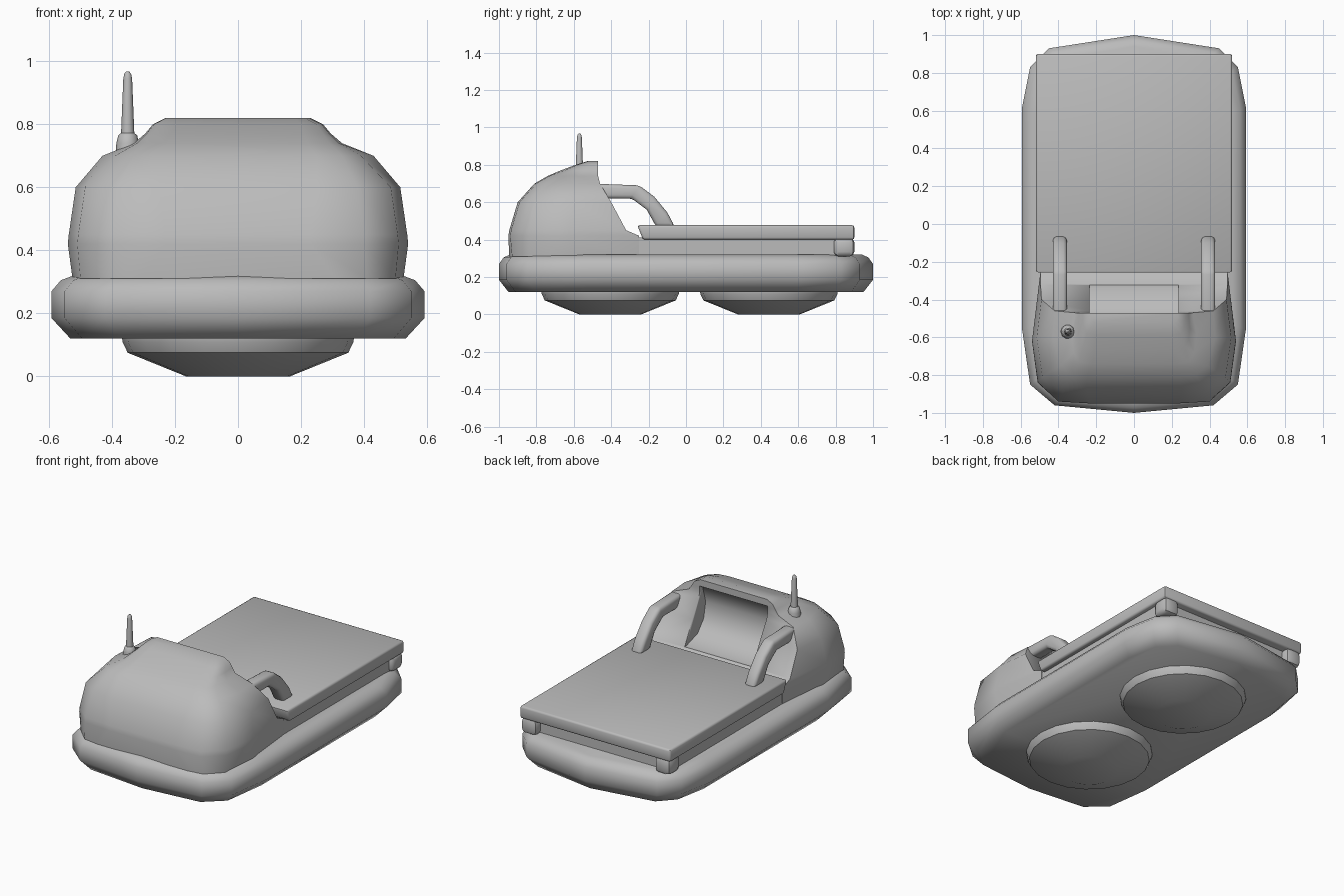
import bpy, bmesh, math

cube = bpy.data.objects.get("Cube")
if cube:
    bpy.data.objects.remove(cube, do_unlink=True)

grey = bpy.data.materials.new("plain grey")
grey.use_nodes = True
grey.diffuse_color = (0.5, 0.5, 0.5, 1)
grey.node_tree.nodes["Principled BSDF"].inputs["Base Color"].default_value = (0.5, 0.5, 0.5, 1)


def finish(name, bm, angle=45, bevel=0):
    bmesh.ops.recalc_face_normals(bm, faces=bm.faces)
    mesh = bpy.data.meshes.new(name)
    bm.to_mesh(mesh)
    bm.free()
    ob = bpy.data.objects.new(name, mesh)
    bpy.context.collection.objects.link(ob)
    mesh.materials.append(grey)
    bpy.ops.object.select_all(action='DESELECT')
    ob.select_set(True)
    bpy.context.view_layer.objects.active = ob
    if bevel:
        mod = ob.modifiers.new("rounded edges", 'BEVEL')
        mod.width, mod.segments = bevel, 2
        bpy.ops.object.modifier_apply(modifier=mod.name)
    bpy.ops.object.shade_smooth_by_angle(angle=math.radians(angle))
    return ob


def loft(name, rings, angle=45):
    """Bridge closed rings of points and cap both ends."""
    bm = bmesh.new()
    loops = [[bm.verts.new(p) for p in ring] for ring in rings]
    for a, b in zip(loops, loops[1:]):
        for i in range(len(a)):
            j = (i + 1) % len(a)
            bm.faces.new((a[i], a[j], b[j], b[i]))
    bm.faces.new(loops[0])
    bm.faces.new(loops[-1])
    return finish(name, bm, angle)


def mirrored(half, z):
    """Full outline from a right-hand half whose points run end to end."""
    other = [(-x, y) for x, y in reversed(half) if x > 0]
    return [(x, y, z) for x, y in half + other]


def extrude(name, profile, x0, x1, bevel=0):
    """Side profile of (y, z) points pulled across x."""
    bm = bmesh.new()
    face = bm.faces.new([bm.verts.new((x0, y, z)) for y, z in profile])
    new = bmesh.ops.extrude_face_region(bm, geom=[face])["geom"]
    bmesh.ops.translate(bm, vec=(x1 - x0, 0, 0),
                        verts=[v for v in new if isinstance(v, bmesh.types.BMVert)])
    return finish(name, bm, 45, bevel)


def box(y0, y1, z0, z1):
    return [(y0, z0), (y1, z0), (y1, z1), (y0, z1)]


def turned(name, x, y, profile, sides):
    """Round part from (radius, z) points."""
    rings = [[(x + r * math.cos(math.tau * i / sides), y + r * math.sin(math.tau * i / sides), z)
              for i in range(sides)] for r, z in profile]
    return loft(name, rings, 40)


# Bumper skirt: one outline shrunk towards its top and bottom
skirt = [(0, -1), (0.42, -0.96), (0.55, -0.85), (0.592, -0.56),
         (0.592, 0.62), (0.55, 0.83), (0.45, 0.93), (0, 1)]
rings = []
for inset, z in [(0.06, 0.12), (0.0, 0.185), (0.0, 0.27), (0.03, 0.305), (0.07, 0.32)]:
    half = [(x * (1 - inset / 0.592), y * (1 - inset * 0.85)) for x, y in skirt]
    rings.append(mirrored(half, z))
loft("bumper_skirt", rings, 55)

# Hover bowls beneath
for label, y in (("front", -0.405), ("rear", 0.443)):
    turned(label + "_hover_bowl", 0, y,
           [(0.368, 0.122), (0.366, 0.108), (0.35, 0.075), (0.165, 0.0)], 20)

# Cab: stacked outlines from the back edge round to the nose
cab_layers = [
    (0.31, [(0.49, -0.25), (0.525, -0.6), (0.50, -0.84), (0.41, -0.93), (0.31, -0.945)]),
    (0.42, [(0.495, -0.25), (0.54, -0.62), (0.51, -0.84), (0.40, -0.94), (0.23, -0.95)]),
    (0.45, [(0.495, -0.32), (0.537, -0.62), (0.507, -0.84), (0.40, -0.935), (0.232, -0.945)]),
    (0.60, [(0.49, -0.40), (0.515, -0.6), (0.485, -0.81), (0.38, -0.89), (0.25, -0.90)]),
    (0.70, [(0.42, -0.46), (0.43, -0.6), (0.39, -0.75), (0.33, -0.80), (0.25, -0.81)]),
    (0.74, [(0.31, -0.47), (0.33, -0.58), (0.32, -0.68), (0.29, -0.73), (0.22, -0.74)]),
    (0.77, [(0.29, -0.47), (0.295, -0.55), (0.29, -0.61), (0.27, -0.65), (0.21, -0.67)]),
    (0.80, [(0.27, -0.47), (0.27, -0.51), (0.265, -0.55), (0.25, -0.58), (0.20, -0.59)]),
    (0.82, [(0.23, -0.47), (0.23, -0.49), (0.225, -0.51), (0.21, -0.52), (0.18, -0.525)]),
]
cab = loft("cab", [mirrored(half, z) for z, half in cab_layers], 50)

# Cockpit hollow in the back of the cab
cutter = extrude("cockpit_cutter", [(-0.15, 0.455), (-0.34, 0.455), (-0.45, 0.49), (-0.51, 0.56),
                                    (-0.53, 0.66), (-0.50, 0.76), (-0.46, 0.785), (-0.15, 0.785)],
                 -0.235, 0.235)
cutter.hide_render = True
bpy.context.view_layer.objects.active = cab
cut = cab.modifiers.new("cockpit", 'BOOLEAN')
cut.operation, cut.solver, cut.object = 'DIFFERENCE', 'EXACT', cutter
bpy.ops.object.modifier_apply(modifier=cut.name)
bpy.data.objects.remove(cutter, do_unlink=True)

# Cargo bed, its base and the rear corner blocks
extrude("bed_base", box(-0.27, 0.85, 0.31, 0.41), -0.49, 0.49)
extrude("cargo_bed", [(-0.23, 0.40), (0.9, 0.40), (0.9, 0.477), (-0.26, 0.477)], -0.52, 0.52, 0.012)

# Paired parts: corner blocks and grab rails
rail = [(-0.52, 0.70), (-0.25, 0.69), (-0.17, 0.63), (-0.10, 0.545), (-0.06, 0.47),
        (-0.16, 0.47), (-0.21, 0.56), (-0.29, 0.62), (-0.52, 0.62)]
for label, s in (("left", 1), ("right", -1)):
    extrude(label + "_corner_block", box(0.79, 0.9, 0.31, 0.41), s * 0.41, s * 0.515, 0.025)
    extrude(label + "_grab_rail", rail, s * 0.355, s * 0.43, 0.018)

# Aerial on the right shoulder
turned("aerial", -0.35, -0.57,
       [(0.04, 0.69), (0.036, 0.74), (0.03, 0.765), (0.021, 0.772),
        (0.014, 0.945), (0.011, 0.96), (0.004, 0.968)], 10)
